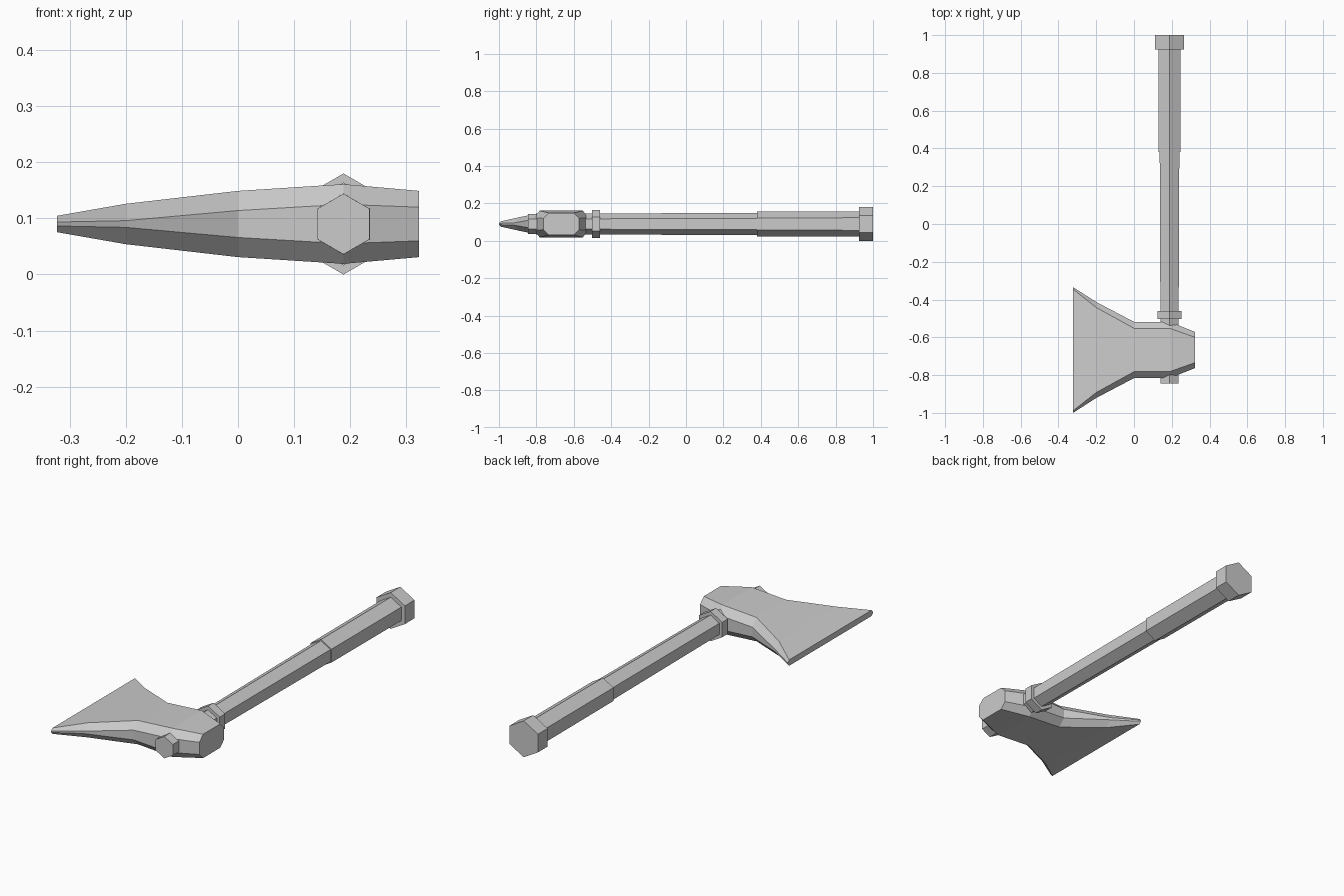
import bpy
import bmesh
from math import cos, sin, pi

cube = bpy.data.objects.get("Cube")
if cube:
    bpy.data.objects.remove(cube, do_unlink=True)

steel = bpy.data.materials.new("plain_grey")
steel.use_nodes = True
grey = (0.6, 0.6, 0.6, 1)
steel.diffuse_color = grey
steel.node_tree.nodes["Principled BSDF"].inputs["Base Color"].default_value = grey

AXIS_X, AXIS_Z = 0.188, 0.09   # handle axis
HEAD_Y = -0.667                # middle of the axe head


def loft(name, rings):
    """Skin a closed, capped solid through a list of rings of points."""
    bm = bmesh.new()
    loops = [[bm.verts.new(p) for p in ring] for ring in rings]
    n = len(loops[0])
    for a, b in zip(loops, loops[1:]):
        for i in range(n):
            j = (i + 1) % n
            bm.faces.new((a[i], a[j], b[j], b[i]))
    bm.faces.new(loops[0])
    bm.faces.new(loops[-1])
    bmesh.ops.recalc_face_normals(bm, faces=bm.faces)
    mesh = bpy.data.meshes.new(name)
    bm.to_mesh(mesh)
    bm.free()
    mesh.materials.append(steel)
    obj = bpy.data.objects.new(name, mesh)
    bpy.context.collection.objects.link(obj)
    return obj


def hexagon(y, r):
    """Six-sided ring around the handle axis, with a corner on top."""
    return [(AXIS_X + r * sin(k * pi / 3), y, AXIS_Z + r * cos(k * pi / 3))
            for k in range(6)]


def octagon(x, wide, flat, tall, side):
    """Chamfered rectangle across the head, mirrored in y and z."""
    corner = [(wide, side), (flat, tall)]
    pts = corner + [(-y, z) for y, z in reversed(corner)]
    pts += [(-y, -z) for y, z in pts]
    return [(x, HEAD_Y + y, AXIS_Z + z) for y, z in pts]


# Handle parts: name, then (y, radius) at each end
for name, *ends in (
    ("shaft", (-0.845, 0.054), (0.39, 0.060)),
    ("grip", (0.38, 0.066), (0.93, 0.067)),
    ("pommel", (0.925, 0.09), (1.0, 0.09)),
    ("collar", (-0.503, 0.074), (-0.460, 0.074)),
):
    loft(name, [hexagon(y, r) for y, r in ends])

# Axe head: flared cutting edge on the right, blunt poll on the left
loft("axe_head", [octagon(*s) for s in (
    (-0.323, 0.333, 0.322, 0.0145, 0.0035),
    (-0.200, 0.254, 0.225, 0.036, 0.006),
    (0.000, 0.149, 0.115, 0.059, 0.024),
    (0.188, 0.149, 0.115, 0.071, 0.035),
    (0.323, 0.096, 0.067, 0.059, 0.030),
)])
